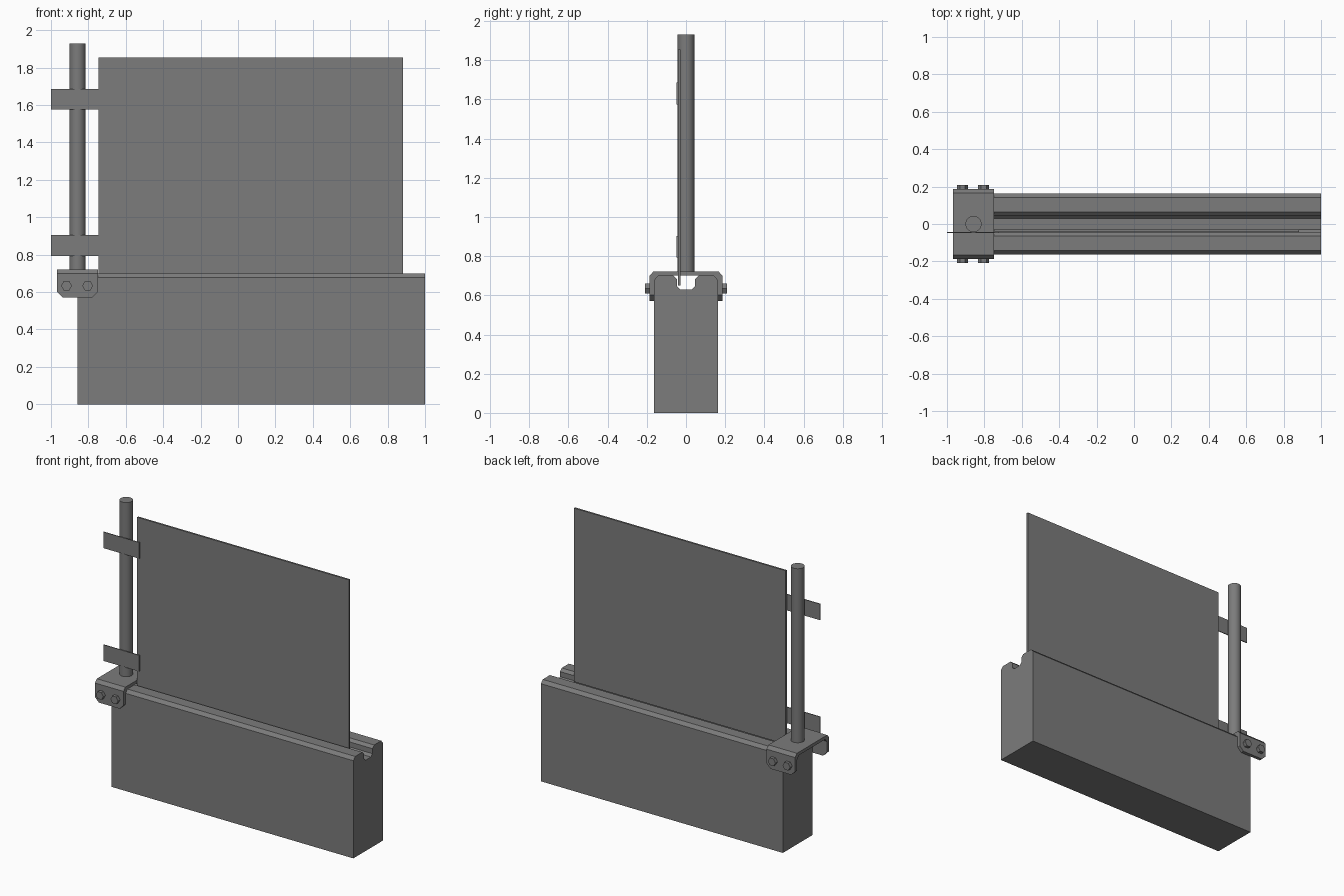
import bpy, bmesh, math
from mathutils import Matrix, Vector

cube = bpy.data.objects.get("Cube")
if cube:
    bpy.data.objects.remove(cube, do_unlink=True)

grey = bpy.data.materials.new("mid grey")
grey.use_nodes = True
colour = (0.2, 0.2, 0.2, 1)
grey.diffuse_color = colour
grey.node_tree.nodes["Principled BSDF"].inputs["Base Color"].default_value = colour


def finish(name, bm):
    bmesh.ops.recalc_face_normals(bm, faces=bm.faces)
    mesh = bpy.data.meshes.new(name)
    bm.to_mesh(mesh)
    bm.free()
    mesh.materials.append(grey)
    obj = bpy.data.objects.new(name, mesh)
    bpy.context.collection.objects.link(obj)
    return obj


def prism(name, points, depth):
    """Extrude a closed outline of 3D points along a vector."""
    bm = bmesh.new()
    face = bm.faces.new([bm.verts.new(p) for p in points])
    new = bmesh.ops.extrude_face_region(bm, geom=[face])["geom"]
    bmesh.ops.translate(bm, vec=Vector(depth),
                        verts=[v for v in new if isinstance(v, bmesh.types.BMVert)])
    # The extrude can leave the starting cap behind; keep exactly one
    if not face.is_valid:
        bm.faces.new([v for v in bm.verts if v not in new])
    return finish(name, bm)


def box(name, x, y, z):
    outline = [(x[0], y[0], z[0]), (x[1], y[0], z[0]),
               (x[1], y[0], z[1]), (x[0], y[0], z[1])]
    return prism(name, outline, (0, y[1] - y[0], 0))


def cylinder(name, centre, radius, length, sides, rotation=Matrix()):
    bm = bmesh.new()
    bmesh.ops.create_cone(bm, cap_ends=True, segments=sides, radius1=radius,
                          radius2=radius, depth=length,
                          matrix=Matrix.Translation(centre) @ rotation)
    return finish(name, bm)


def mirrored(half):
    """Complete a symmetric (y, z) outline from its +y half."""
    return half + [(-y, z) for y, z in reversed(half)]


# Base block with a channel along its top
half = [(0.163, 0), (0.163, 0.678), (0.143, 0.7), (0.065, 0.7),
        (0.046, 0.682), (0.046, 0.647), (0.03, 0.63)]
prism("base_block", [(-0.858, y, z) for y, z in mirrored(half)], (1.858, 0, 0))

# Thin upright panel standing in the channel
box("panel", (-0.745, 0.882), (-0.042, -0.029), (0.65, 1.855))

# Saddle bracket: folded top plate, then a corner-cut ear on each side
left, right, cut = -0.968, -0.749, 0.03
half = [(0.163, 0.66), (0.186, 0.66), (0.186, 0.7), (0.166, 0.722)]
inner = [(-0.143, 0.7), (0.143, 0.7), (0.163, 0.678)]
fold = half + [(-y, z) for y, z in reversed(half)] + [(-0.163, 0.678)] + inner
prism("bracket_saddle", [(left, y, z) for y, z in fold], (right - left, 0, 0))
ear = [(left, 0.66), (left, 0.572 + cut), (left + cut, 0.572),
       (right - cut, 0.572), (right, 0.572 + cut), (right, 0.66)]
turn = Matrix.Rotation(math.pi / 2, 4, 'X')
for side, label in ((-1, "front"), (1, "back")):
    prism(f"bracket_ear_{label}", [(x, side * 0.163, z) for x, z in ear],
          (0, side * 0.023, 0))
    # Hexagonal bolt heads, points to the left and right
    for number, x in enumerate((-0.917, -0.804), 1):
        cylinder(f"bolt_{label}_{number}", (x, side * 0.197, 0.634), 0.029,
                 0.024, 6, turn @ Matrix.Rotation(math.pi / 2, 4, 'Z'))

# Round post on the bracket
post = cylinder("post", (-0.858, 0, 1.325), 0.043, 1.21, 32)
bpy.context.view_layer.objects.active = post
post.select_set(True)
bpy.ops.object.shade_smooth_by_angle()

# Flat straps joining the post to the panel
for label, z in (("lower", 0.848), ("upper", 1.631)):
    box(f"strap_{label}", (-1, -0.725), (-0.048, -0.042), (z - 0.056, z + 0.056))
